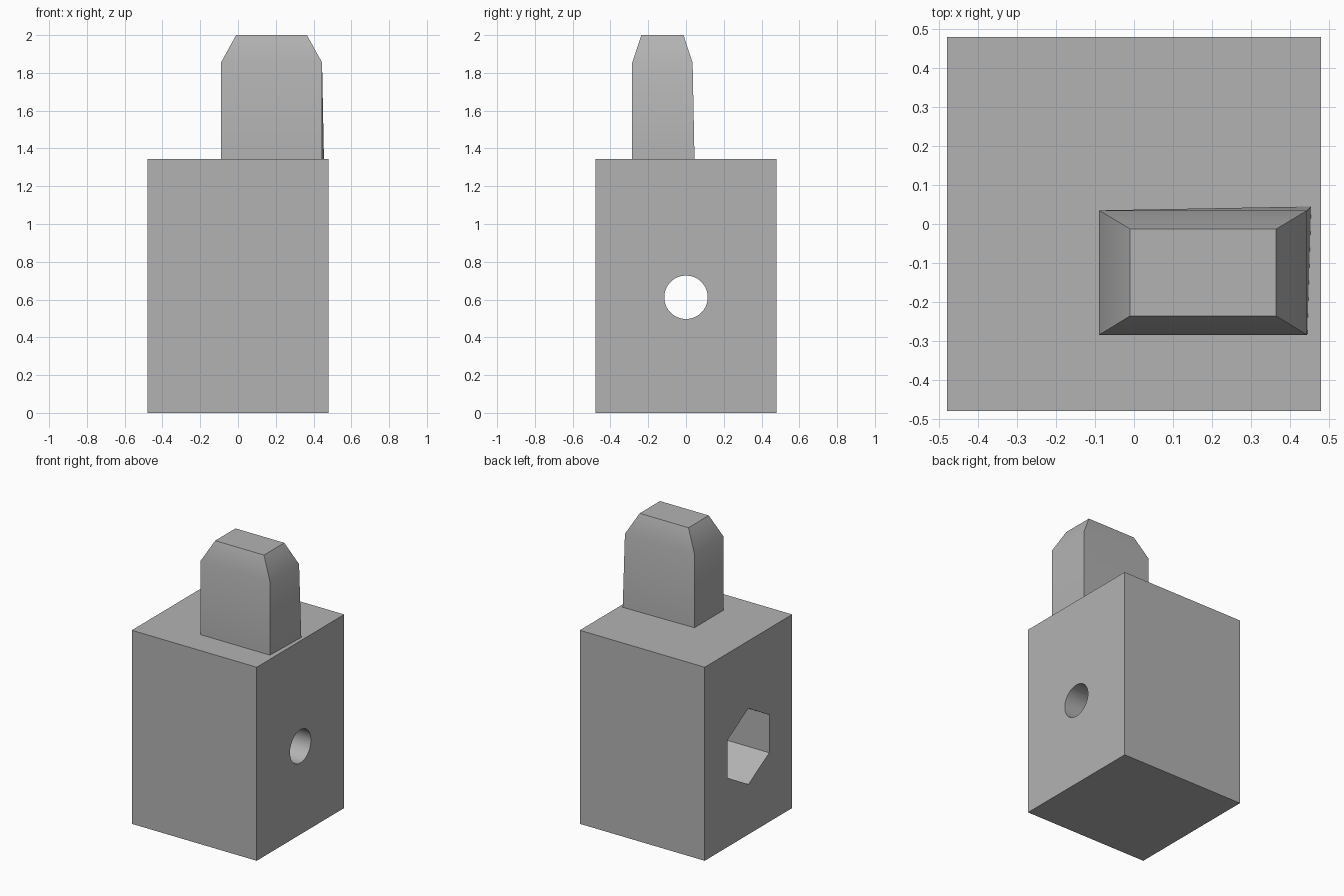
import bpy
import bmesh
from math import pi, radians
from mathutils import Matrix, Vector

cube = bpy.data.objects.get("Cube")
if cube:
    bpy.data.objects.remove(cube, do_unlink=True)

GREY = (0.45, 0.45, 0.45, 1.0)
grey = bpy.data.materials.new("plain grey")
grey.use_nodes = True
grey.diffuse_color = GREY
grey.node_tree.nodes["Principled BSDF"].inputs["Base Color"].default_value = GREY


def add_object(name, bm):
    bmesh.ops.recalc_face_normals(bm, faces=bm.faces)
    mesh = bpy.data.meshes.new(name)
    bm.to_mesh(mesh)
    bm.free()
    mesh.materials.append(grey)
    obj = bpy.data.objects.new(name, mesh)
    bpy.context.collection.objects.link(obj)
    return obj


def select_only(obj):
    bpy.ops.object.select_all(action="DESELECT")
    obj.select_set(True)
    bpy.context.view_layer.objects.active = obj


def cross_cutter(name, sides, radius, x0, x1, z):
    """Prism lying along x, with corners pointing to +y and -y."""
    bm = bmesh.new()
    place = (Matrix.Translation(((x0 + x1) / 2, 0, z))
             @ Matrix.Rotation(pi / 2, 4, "Y") @ Matrix.Rotation(pi / 2, 4, "Z"))
    bmesh.ops.create_cone(bm, cap_ends=True, segments=sides, radius1=radius,
                          radius2=radius, depth=x1 - x0, matrix=place)
    obj = add_object(name, bm)
    obj.hide_render = True
    return obj


# Block
HALF, HEIGHT, HOLE_Z = 0.48, 1.345, 0.612
bm = bmesh.new()
bmesh.ops.create_cube(bm, size=1, matrix=Matrix.Translation((0, 0, HEIGHT / 2))
                      @ Matrix.Diagonal((2 * HALF, 2 * HALF, HEIGHT, 1)))
block = add_object("block", bm)

# Round bore through the block, with a hexagonal nut pocket on the right side
cutters = [cross_cutter("bore_cutter", 64, 0.115, -0.6, 0.6, HOLE_Z),
           cross_cutter("nut_pocket_cutter", 6, 0.264, -0.6, -0.08, HOLE_Z)]
for cutter in cutters:
    select_only(block)
    mod = block.modifiers.new(cutter.name, "BOOLEAN")
    mod.operation = "DIFFERENCE"
    mod.solver = "EXACT"
    mod.object = cutter
    bpy.ops.object.modifier_apply(modifier=mod.name)
    bpy.data.objects.remove(cutter, do_unlink=True)

# Peg: stacked rectangles, chamfered at the top
bm = bmesh.new()
rings = []
for x0, x1, y0, y1, z in ((-0.09, 0.445, -0.285, 0.035, HEIGHT),
                          (-0.09, 0.445, -0.285, 0.035, 1.855),
                          (-0.01, 0.365, -0.236, -0.013, 2.0)):
    rings.append([bm.verts.new((x, y, z))
                  for x, y in ((x0, y0), (x1, y0), (x1, y1), (x0, y1))])
rings[0][2].co += Vector((0.01, 0.01, 0))  # skewed foot corner
for low, high in zip(rings, rings[1:]):
    for i in range(4):
        j = (i + 1) % 4
        bm.faces.new((low[i], low[j], high[j], high[i]))
bm.faces.new(rings[0][::-1])
bm.faces.new(rings[-1])
peg = add_object("peg", bm)

# Smooth shading with sharp edges kept
for obj in (block, peg):
    select_only(obj)
    bpy.ops.object.shade_smooth_by_angle(angle=radians(30))
